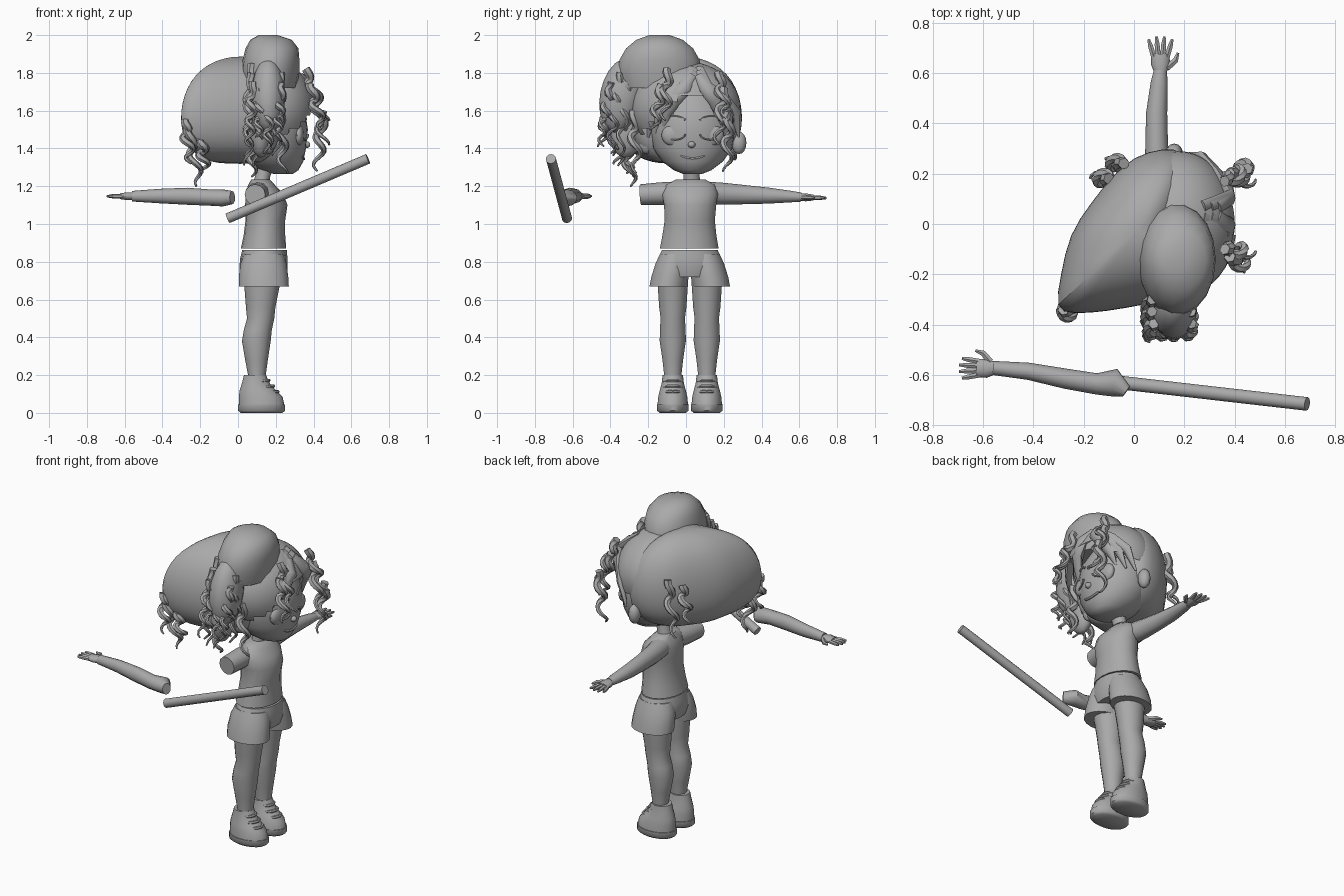
import bpy, bmesh, math, random
from mathutils import Vector

random.seed(4)
MAT = bpy.data.materials.new("clay_grey")
MAT.diffuse_color = (0.4, 0.4, 0.4, 1)


def finish(name, bm, angle=50):
    bmesh.ops.recalc_face_normals(bm, faces=bm.faces)
    me = bpy.data.meshes.new(name)
    bm.to_mesh(me)
    bm.free()
    me.materials.append(MAT)
    ob = bpy.data.objects.new(name, me)
    bpy.context.collection.objects.link(ob)
    bpy.ops.object.select_all(action='DESELECT')
    ob.select_set(True)
    bpy.context.view_layer.objects.active = ob
    bpy.ops.object.shade_smooth_by_angle(angle=math.radians(angle))
    return ob


def skin(name, rings, angle=50):
    """Bridge closed rings of points and cap both ends."""
    bm = bmesh.new()
    vr = [[bm.verts.new(p) for p in r] for r in rings]
    n = len(vr[0])
    for a, b in zip(vr, vr[1:]):
        for i in range(n):
            bm.faces.new((a[i], a[(i + 1) % n], b[(i + 1) % n], b[i]))
    bm.faces.new(vr[0])
    bm.faces.new(vr[-1])
    return finish(name, bm, angle)


def tube(name, pts, radii, sides=10, ref=(1, 0, 0)):
    """Sweep an ellipse; each radius is a number or (along ref, across)."""
    pts = [Vector(p) for p in pts]
    rings = []
    for i, p in enumerate(pts):
        d = (pts[min(i + 1, len(pts) - 1)] - pts[max(i - 1, 0)]).normalized()
        v = d.cross(Vector(ref)).normalized()
        u = v.cross(d)
        r = radii[i]
        ru, rv = r if isinstance(r, tuple) else (r, r)
        rings.append([p + u * ru * math.cos(t) + v * rv * math.sin(t)
                      for t in (math.tau * k / sides for k in range(sides))])
    return skin(name, rings)


def stack(name, secs, sides=18):
    """Horizontal ellipses: (z, cx, cy, rx, ry)."""
    return skin(name, [[(cx + rx * math.cos(math.tau * k / sides), cy + ry * math.sin(math.tau * k / sides), z)
                        for k in range(sides)] for z, cx, cy, rx, ry in secs])


def ball(name, c, r, seg=20, keep=None, tilt=0):
    bm = bmesh.new()
    bmesh.ops.create_uvsphere(bm, u_segments=seg, v_segments=seg // 2 + 2, radius=1)
    for v in bm.verts:
        x, y, z = v.co.x * r[0], v.co.y * r[1], v.co.z * r[2]
        y, z = y * math.cos(tilt) - z * math.sin(tilt), y * math.sin(tilt) + z * math.cos(tilt)
        v.co = (c[0] + x, c[1] + y, c[2] + z)
    if keep:
        bmesh.ops.delete(bm, geom=[f for f in bm.faces if not keep(f.calc_center_median())], context='FACES')
    return finish(name, bm)


def curl(name, a, b, amp=0.025, turns=2.5, rad=0.02):
    """Corkscrew lock hanging from a to b, tapering to its tip."""
    a, b = Vector(a), Vector(b)
    n, ph = 26, random.random() * 6
    pts, rr = [], []
    for i in range(n):
        t = i / (n - 1)
        w = ph + t * turns * math.tau
        pts.append(a.lerp(b, t) + Vector((math.cos(w), math.sin(w), 0)) * amp * min(1, t * 3))
        rr.append(rad * (1 - 0.75 * t ** 2))
    tube(name, pts, rr, 6, (0.3, 1, 0.1))


# Head, ears and neck
HEAD = [(1.265, 0.24, 0.035, 0.05, 0.05), (1.285, 0.22, 0.035, 0.1, 0.1), (1.33, 0.19, 0.035, 0.155, 0.16),
        (1.40, 0.175, 0.035, 0.185, 0.21), (1.5, 0.175, 0.035, 0.195, 0.225),
        (1.6, 0.175, 0.035, 0.18, 0.21), (1.7, 0.175, 0.035, 0.12, 0.14)]
stack("head", HEAD, 28)
stack("neck", [(1.19, 0.12, 0.03, 0.05, 0.055), (1.25, 0.13, 0.03, 0.04, 0.043), (1.32, 0.15, 0.03, 0.045, 0.045)], 14)


def on_face(y, z, lift=0.0):
    """Point on the front of the head at a given y and z."""
    for a, b in zip(HEAD, HEAD[1:]):
        if a[0] <= z <= b[0]:
            t = (z - a[0]) / (b[0] - a[0])
            cx, cy, rx, ry = (a[i] + (b[i] - a[i]) * t for i in range(1, 5))
            return Vector((cx + rx * math.sqrt(max(0.02, 1 - ((y - cy) / ry) ** 2)) + lift, y, z))


for s, side in ((-1, "left"), (1, "right")):
    ball(side + "_ear", (0.16, 0.035 + s * 0.245, 1.43), (0.035, 0.04, 0.06), 12)
    ey = 0.035 + s * 0.1
    ball(side + "_eyelid", on_face(ey, 1.47, -0.026), (0.03, 0.065, 0.058), 16)
    arc = [math.pi * (1 + k / 10) for k in range(11)]
    tube(side + "_lashes", [on_face(ey + 0.06 * math.cos(t), 1.475 + 0.03 * math.sin(t), 0.006) for t in arc],
         [0.006] * 11, 6, (1, 0, 0))
    tube(side + "_brow", [on_face(ey + 0.06 * math.cos(t), 1.55 - 0.025 * math.sin(t), 0.0) for t in arc],
         [0.007] * 11, 6, (1, 0, 0))
ball("nose", on_face(0.03, 1.42, 0.0), (0.022, 0.02, 0.018), 10)
tube("mouth", [on_face(0.035 + 0.065 * k / 4, 1.345 + 0.015 * (k / 4) ** 2, 0.0) for k in range(-4, 5)],
     [0.004] + [0.008] * 7 + [0.004], 6)

# Swept-back hair mass, lofted from its plan outline
plan = [(-0.318, -0.342), (-0.29, -0.2), (-0.26, -0.04), (-0.17, 0.085), (-0.085, 0.195), (0.0, 0.27), (0.12, 0.305),
        (0.2, 0.292), (0.24, 0.2), (0.2, 0.05), (0.2, -0.1), (0.24, -0.22), (0.2, -0.292), (0.03, -0.322),
        (-0.1, -0.347), (-0.245, -0.36)]
prof = [(1.318, 0.35), (1.338, 0.6), (1.378, 0.8), (1.44, 0.94), (1.52, 1.0), (1.6, 1.0), (1.68, 0.95),
        (1.76, 0.835), (1.822, 0.66), (1.867, 0.42), (1.887, 0.14)]
hair = skin("hair_back", [[(0.02 + (x - 0.02) * s, -0.02 + (y + 0.02) * s, z) for x, y in plan] for z, s in prof], 60)
sub = hair.modifiers.new("round", 'SUBSURF')
sub.levels = sub.render_levels = 1


# Front hair cap with a parted hairline over the forehead
def hairline(p):
    return p.x < 0.17 or p.z > 1.69 - 0.9 * max(0, abs(p.y - 0.05) - 0.06)


ball("hair_front", (0.175, 0.0, 1.61), (0.235, 0.29, 0.25), 40, hairline)
for s, side in ((-1, "left"), (1, "right")):
    for k in range(3):
        y0 = 0.05 + s * 0.015
        end = 0.04 + s * (0.14 + 0.04 * k)
        tube("%s_fringe_%d" % (side, k + 1),
             [(0.33 - 0.03 * k, y0, 1.78 + 0.02 * k), (0.38, y0 + s * 0.04, 1.72),
              (0.37 - 0.02 * k, (y0 + end) / 2 + s * 0.03, 1.66),
              (0.33 - 0.03 * k, end, 1.59), (0.30 - 0.04 * k, end + s * 0.02, 1.50 - 0.02 * k)],
             [(0.02, 0.03), (0.024, 0.04), (0.024, 0.04), (0.02, 0.03), 0.006], 8)

# High bun flowing into a side ponytail
stack("bun", [(1.72, 0.17, -0.14, 0.14, 0.2), (1.80, 0.17, -0.14, 0.155, 0.225), (1.87, 0.175, -0.14, 0.15, 0.215),
              (1.93, 0.18, -0.14, 0.14, 0.18), (1.975, 0.175, -0.14, 0.11, 0.125), (2.0, 0.16, -0.14, 0.05, 0.055)])
ball("ponytail", (0.16, -0.34, 1.68), (0.09, 0.115, 0.2), 16, tilt=-0.2)
ball("ponytail_lower", (0.12, -0.32, 1.5), (0.06, 0.09, 0.15), 14)
for i in range(12):
    x, y = 0.05 + 0.05 * (i % 4) + 0.01 * random.random(), -0.35 - 0.048 * (i // 4)
    top, low = 1.85 - 0.05 * (i // 4), 1.3 + 0.05 * (i // 4) + 0.12 * random.random()
    curl("ponytail_curl_%d" % (i + 1), (x + 0.02, y + 0.05, top), (x, y, low), 0.022, 3.2, 0.021)

# Loose corkscrew locks around the head
locks = [((0.36, 0.17, 1.80), (0.45, 0.22, 1.55)), ((0.45, 0.22, 1.6), (0.42, 0.22, 1.28)),
         ((0.38, 0.2, 1.72), (0.46, 0.17, 1.42)), ((0.36, -0.1, 1.82), (0.46, -0.11, 1.55)),
         ((0.38, -0.13, 1.74), (0.45, -0.17, 1.5)), ((-0.27, -0.34, 1.52), (-0.20, -0.28, 1.2)),
         ((-0.28, -0.34, 1.55), (-0.25, -0.36, 1.32)), ((-0.2, -0.32, 1.45), (-0.17, -0.3, 1.27)),
         ((-0.04, 0.24, 1.68), (-0.10, 0.24, 1.34)), ((-0.1, 0.18, 1.64), (-0.15, 0.18, 1.42)),
         ((0.22, -0.28, 1.6), (0.24, -0.26, 1.27)), ((0.1, -0.33, 1.55), (0.07, -0.3, 1.25))]
for i, (a, b) in enumerate(locks):
    curl("loose_lock_%d" % (i + 1), a, b, 0.024, 2.2, 0.023)

# Sleeveless top with one open shoulder stump
stack("shirt", [(0.87, 0.135, 0.017, 0.12, 0.158), (0.94, 0.14, 0.018, 0.11, 0.145), (1.02, 0.145, 0.02, 0.105, 0.135),
                (1.10, 0.15, 0.022, 0.112, 0.14), (1.16, 0.14, 0.022, 0.10, 0.15), (1.205, 0.125, 0.022, 0.072, 0.135),
                (1.235, 0.12, 0.025, 0.05, 0.08)])
tube("left_sleeve", [(0.11, -0.05, 1.165), (0.10, -0.14, 1.16), (0.09, -0.24, 1.155)], [0.06, 0.06, 0.055], 12)

# Flared shorts
stack("shorts_hips", [(0.72, 0.135, 0.02, 0.115, 0.15), (0.77, 0.135, 0.02, 0.128, 0.182), (0.82, 0.137, 0.02, 0.125, 0.17),
                      (0.862, 0.14, 0.02, 0.118, 0.15)])
for s, side in ((-1, "left"), (1, "right")):
    cy = 0.02 + s * 0.09
    stack(side + "_shorts_leg", [(0.668, 0.137, 0.02 + s * 0.115, 0.132, 0.1), (0.72, 0.135, 0.02 + s * 0.105, 0.131, 0.1),
                                 (0.79, 0.135, 0.02 + s * 0.088, 0.122, 0.095), (0.84, 0.138, 0.02 + s * 0.075, 0.105, 0.085)])
    # Leg with knee, calf and ankle
    stack(side + "_leg", [(0.12, 0.1, cy, 0.045, 0.045), (0.2, 0.1, cy, 0.047, 0.047), (0.28, 0.098, cy, 0.06, 0.056),
                          (0.38, 0.097, cy, 0.076, 0.071), (0.44, 0.105, cy, 0.074, 0.07), (0.5, 0.12, cy, 0.072, 0.066),
                          (0.56, 0.12, cy, 0.078, 0.074), (0.72, 0.13, cy, 0.1, 0.085)], 14)
    # Shoe: sole, upper, collar and laces
    stack(side + "_sole", [(0.0, 0.125, cy, 0.11, 0.07), (0.012, 0.125, cy, 0.125, 0.085), (0.045, 0.125, cy, 0.125, 0.086)])
    stack(side + "_shoe", [(0.045, 0.125, cy, 0.12, 0.082), (0.085, 0.12, cy, 0.116, 0.078), (0.12, 0.105, cy, 0.096, 0.07),
                           (0.155, 0.095, cy, 0.075, 0.06), (0.2, 0.09, cy, 0.058, 0.055)])
    for k in range(3):
        x, z = 0.212 - 0.024 * k, 0.112 + 0.03 * k
        tube("%s_lace_%d" % (side, k + 1), [(x - 0.04, cy - 0.045, z - 0.005), (x - 0.008, cy - 0.025, z), (x, cy, z),
                                            (x - 0.008, cy + 0.025, z), (x - 0.04, cy + 0.045, z - 0.005)], [0.009] * 5, 6)


def hand(name, base, d, w, spread):
    """Palm with four fingers and a thumb; d points out, w across."""
    base, d, w = Vector(base), Vector(d).normalized(), Vector(w)
    tube(name + "_palm", [base, base + d * 0.035, base + d * 0.075], [(0.024, 0.02), (0.038, 0.022), (0.036, 0.016)], 10, w)
    for k in range(4):
        o = (k - 1.5) / 1.5
        p = base + d * 0.065 + w * o * 0.027
        q = p + d * (0.085 - 0.016 * abs(o)) + w * o * spread
        tube("%s_finger_%d" % (name, k + 1), [p, p.lerp(q, 0.6), q], [0.012, 0.0115, 0.006], 6, (0, 0, 1))
    p = base + d * 0.02 + w * 0.025
    tube(name + "_thumb", [p, p + d * 0.03 + w * 0.035, p + d * 0.06 + w * 0.045], [0.015, 0.013, 0.006], 6, (0, 0, 1))


# Attached arm, reaching sideways
tube("right_arm", [(0.11, 0.1, 1.165), (0.095, 0.2, 1.16), (0.09, 0.32, 1.155), (0.09, 0.44, 1.15), (0.1, 0.56, 1.145), (0.105, 0.61, 1.142)],
     [(0.06, 0.06), (0.052, 0.058), (0.045, 0.05), (0.042, 0.042), (0.034, 0.03), (0.026, 0.024)], 12)
hand("right_hand", (0.105, 0.6, 1.142), (0, 1, -0.03), (1, 0, 0), 0.02)

# Detached arm, lying level beside the figure
tube("left_arm", [(-0.03, -0.665, 1.14), (-0.08, -0.63, 1.138), (-0.15, -0.635, 1.14), (-0.27, -0.615, 1.147), (-0.42, -0.585, 1.148), (-0.56, -0.572, 1.147)],
     [(0.035, 0.025), (0.045, 0.056), (0.043, 0.042), (0.045, 0.04), (0.038, 0.034), (0.028, 0.028)], 12, (0, 0, 1))
hand("left_hand", (-0.55, -0.573, 1.147), (-1, 0, 0), (0, 1, 0), 0.012)

# Straight rod
tube("rod", [(-0.055, -0.63, 1.03), (0.688, -0.715, 1.345)], [0.027, 0.027], 12, (0, 0, 1))
